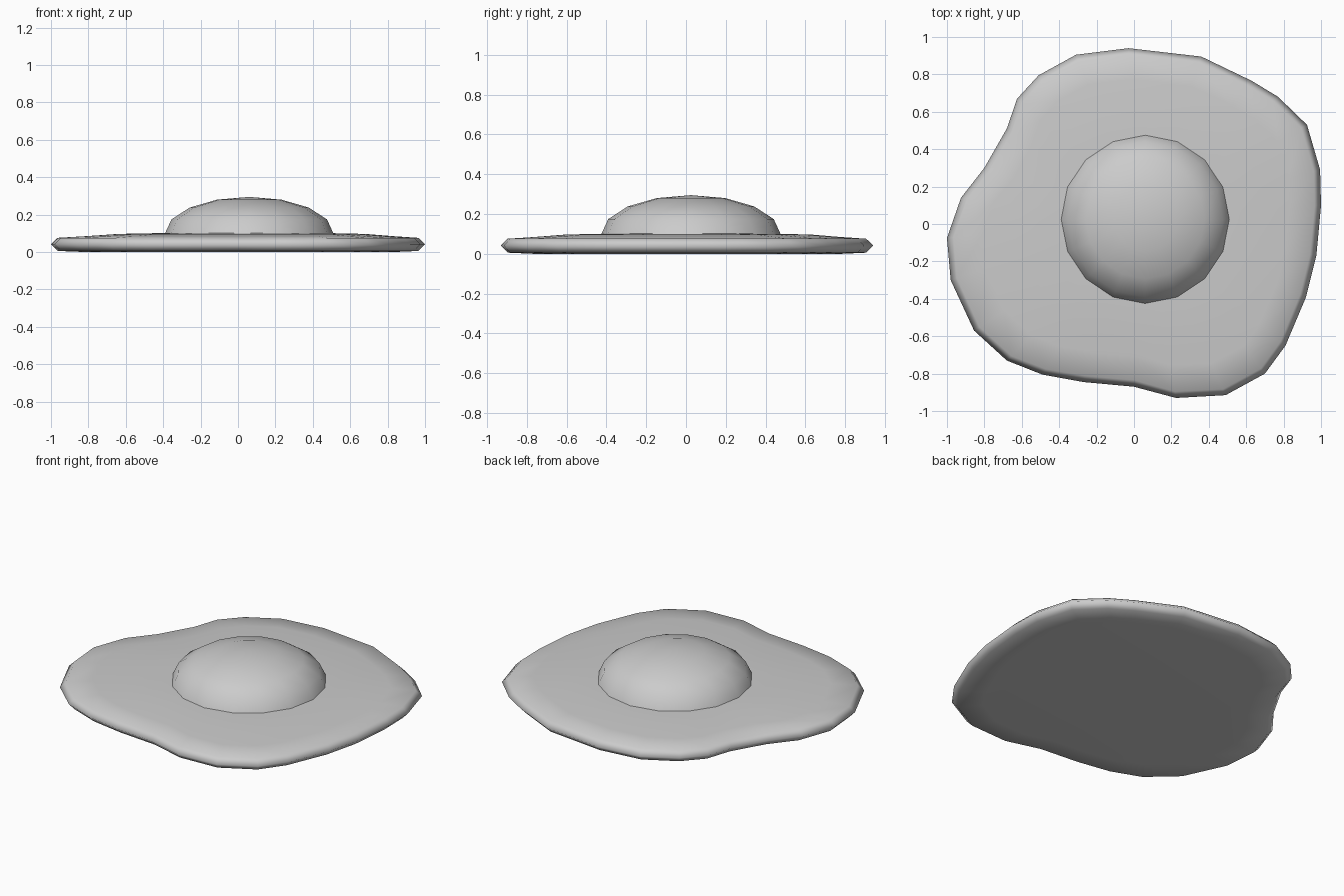
import bpy, bmesh, math
from mathutils import Vector

if "Cube" in bpy.data.objects:
    bpy.data.objects.remove(bpy.data.objects["Cube"])

CENTRE = Vector((0.06, 0.025))
OUTLINE = [(-.03, .94), (.36, .895), (.63, .765), (.77, .68), (.925, .53), (.995, .29),
           (1, .10), (.975, -.17), (.92, -.39), (.81, -.65), (.70, -.80), (.49, -.915),
           (.225, -.93), (0, -.87), (-.27, -.845), (-.49, -.805), (-.68, -.73),
           (-.855, -.57), (-.98, -.30), (-1, -.075), (-.925, .14), (-.80, .30),
           (-.68, .51), (-.625, .67), (-.51, .795), (-.31, .905)]

grey = bpy.data.materials.new("plain grey")
grey.use_nodes = True
grey.diffuse_color = (0.6, 0.6, 0.6, 1)
grey.node_tree.nodes["Principled BSDF"].inputs["Base Color"].default_value = (0.6, 0.6, 0.6, 1)


def loft(name, rings):
    """Skin a list of point rings, cap both ends and shade smooth."""
    bm = bmesh.new()
    loops = [[bm.verts.new(p) for p in ring] for ring in rings]
    for a, b in zip(loops, loops[1:]):
        n = len(a)
        for i in range(n):
            j = (i + 1) % n
            bm.faces.new((a[i], a[j], b[j], b[i]))
    bm.faces.new(loops[0])
    bm.faces.new(loops[-1])
    bmesh.ops.recalc_face_normals(bm, faces=bm.faces)
    for f in bm.faces:
        f.smooth = True
    mesh = bpy.data.meshes.new(name)
    bm.to_mesh(mesh)
    bm.free()
    mesh.materials.append(grey)
    obj = bpy.data.objects.new(name, mesh)
    bpy.context.collection.objects.link(obj)
    return obj


def outline_ring(scale, inset, z):
    """Outline pulled toward the centre by a factor and a fixed distance."""
    ring = []
    for p in OUTLINE:
        d = Vector(p) - CENTRE
        q = CENTRE + d * scale - d.normalized() * inset
        ring.append((q.x, q.y, z))
    return ring


# Egg white: flat underside, pointed rim, gently rising top
loft("egg_white", [outline_ring(*r) for r in (
    (.85, .03, 0), (1, .035, .006), (1, 0, .042), (1, .035, .076),
    (.85, .03, .085), (.66, 0, .097), (.42, 0, .102))])

# Yolk: low half dome with 16 sides
bpy.ops.mesh.primitive_uv_sphere_add(segments=16, ring_count=8, radius=1)
yolk = bpy.context.object
yolk.name = "yolk"
bm = bmesh.new()
bm.from_mesh(yolk.data)
bmesh.ops.delete(bm, geom=[v for v in bm.verts if v.co.z < -0.01], context='VERTS')
for v in bm.verts:
    v.co = (v.co.x * .45 + CENTRE.x, v.co.y * .45 + CENTRE.y, v.co.z * .195 + .10)
for f in bm.faces:
    f.smooth = True
bm.to_mesh(yolk.data)
bm.free()
yolk.data.materials.append(grey)
